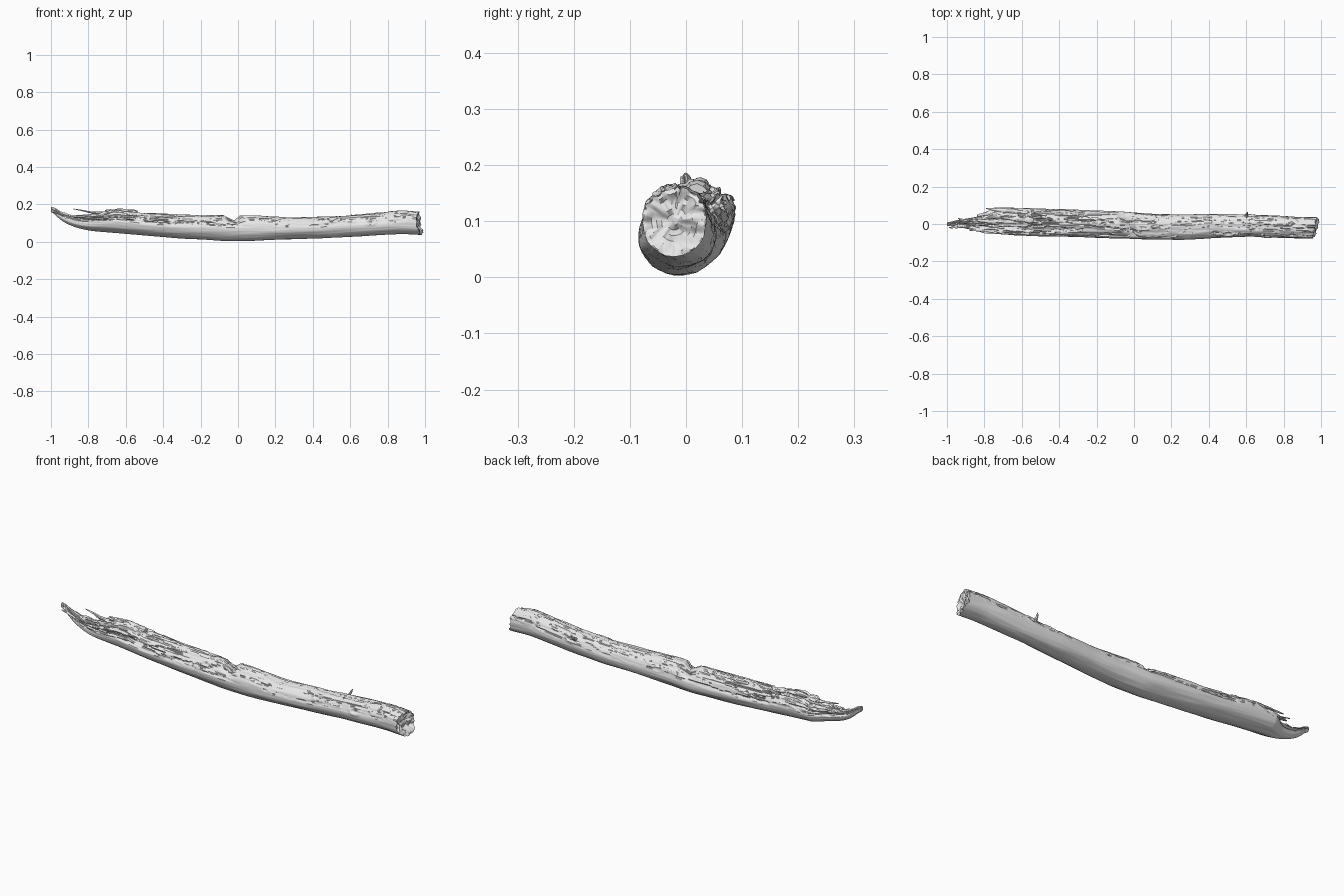
import bpy, bmesh, math, random
from mathutils import Vector, noise

if "Cube" in bpy.data.objects:
    bpy.data.objects.remove(bpy.data.objects["Cube"])

random.seed(4)
RINGS, SIDES = 360, 100

grey = bpy.data.materials.new("weathered grey")
grey.diffuse_color = (0.8, 0.8, 0.8, 1)
grey.use_nodes = True
grey.node_tree.nodes["Principled BSDF"].inputs["Base Color"].default_value = grey.diffuse_color

# x, y min, y max, z min, z max along the trunk
STATIONS = [
    (-1.00, -.010, .006, .168, .190), (-.96, -.012, .018, .125, .166),
    (-.92, -.020, .026, .098, .146), (-.86, -.032, .034, .075, .138),
    (-.80, -.045, .050, .062, .146), (-.77, -.049, .086, .057, .150),
    (-.65, -.060, .088, .047, .172), (-.58, -.063, .086, .041, .165),
    (-.50, -.066, .082, .034, .153), (-.30, -.070, .076, .018, .145),
    (-.05, -.076, .065, .003, .139), (.08, -.085, .055, .005, .144),
    (.25, -.085, .050, .013, .129), (.45, -.074, .054, .018, .134),
    (.62, -.067, .052, .030, .144), (.88, -.077, .038, .041, .168),
    (.975, -.078, .037, .036, .161)]


def section(x):
    x = max(-1, min(.975, x))
    for a, b in zip(STATIONS, STATIONS[1:]):
        if x <= b[0]:
            t = (x - a[0]) / (b[0] - a[0])
            return [p + (q - p) * t for p, q in zip(a[1:], b[1:])]
    return list(STATIONS[-1][1:])


def smooth_section(x):
    rows = [section(x + d) for d in (-.02, 0, .02)]
    return [sum(c) / 3 for c in zip(*rows)]


def ramp(v, lo, hi):
    t = max(0, min(1, (v - lo) / (hi - lo)))
    return t * t * (3 - 2 * t)


def relief(x, a):
    """Outward offset of the bark: grain, torn layers, notch and knots."""
    c, s = math.cos(a), math.sin(a)
    top = ramp(s, -.1, .5)
    rot = ramp(-x, -.1, .6)                       # decay grows to the left
    d = .003 * noise.noise(Vector((x * 4, c * 2, s * 2)))
    grain = noise.noise(Vector((x * 7, c * 9, s * 9)))
    d += grain * (.0012 + .003 * top * (.5 + rot))
    # torn bark layers with crisp edges
    layer = noise.noise(Vector((x * 5 + 3, c * 3.2, s * 3.2))) \
        + .35 * noise.noise(Vector((x * 22, c * 8, s * 8)))
    d -= top * (.004 + .009 * rot) * ramp(layer, .10, .15)
    # narrow lengthwise cracks
    crack = abs(noise.noise(Vector((x * 3.5 + 9, c * 4.5, s * 4.5))))
    d -= top * (.003 + .004 * rot) * (1 - ramp(crack, .01, .05))
    # ragged broken end
    d += .013 * top * ramp(-x, .5, .75) * noise.noise(
        Vector((x * 26, c * 5, s * 5)))
    # notch across the top
    u = x + .022 + .02 * c
    v = max(0, 1 - (abs(u) / (.055 if u < 0 else .035)))
    d -= .030 * ramp(s, .1, .9) * v
    # sunken knots
    for kx, ka in ((.71, math.pi + -.25), (.62, .45), (.5, 2.4)):
        r = math.hypot((x - kx) / .02, math.remainder(a - ka, math.tau) / .2)
        d += .004 * math.exp(-(r - 1.3) ** 2 * 4) - .009 * math.exp(-r * r * 2)
    return d


def finish(bm, name, angle=35):
    bmesh.ops.recalc_face_normals(bm, faces=bm.faces)
    me = bpy.data.meshes.new(name)
    bm.to_mesh(me)
    bm.free()
    me.materials.append(grey)
    me.shade_smooth()
    me.set_sharp_from_angle(angle=math.radians(angle))
    ob = bpy.data.objects.new(name, me)
    bpy.context.collection.objects.link(ob)
    return ob


def bridge(bm, r0, r1):
    n = len(r0)
    for j in range(n):
        k = (j + 1) % n
        bm.faces.new((r0[j], r0[k], r1[k], r1[j]))


def build_trunk():
    bm = bmesh.new()
    rings = []
    for i in range(RINGS):
        rings.append(trunk_ring(bm, -1 + 1.97 * i / (RINGS - 1), 1))
    # rough, slanted cut face
    for k in (.96, .86, .72, .56, .40, .24, .10):
        rings.append(trunk_ring(bm, .97, k))
    for r0, r1 in zip(rings, rings[1:]):
        bridge(bm, r0, r1)
    bm.faces.new(rings[0])
    bm.faces.new(rings[-1])
    return finish(bm, "trunk", 40)


def trunk_ring(bm, x, k):
    y0, y1, z0, z1 = smooth_section(x)
    hy, hz = (y1 - y0) / 2, (z1 - z0) / 2
    size = min(1, min(hy, hz) / .04)
    ring = []
    for j in range(SIDES):
        a = math.tau * j / SIDES
        d = relief(x, a) * size
        y = (y0 + y1) / 2 + (hy + d) * math.cos(a) * k
        z = (z0 + z1) / 2 + (hz + d) * math.sin(a) * k
        w = ramp(x, .87, .97)
        shift = .22 * (y + .025) + .012 * noise.noise(Vector((3, y * 45, z * 45)))
        shift += .014 * ramp(.085 - z, 0, .03) - .006
        if k < 1:
            shift += .007 * noise.noise(Vector((8, y * 90, z * 90)))
            shift -= .008 * ramp(1 - k, 0, .4)
        ring.append(bm.verts.new((min(1, x + shift * w), y, max(0, z))))
    return ring


def splinter(name, points, width, flat=.55, sides=8):
    """Ragged shard that tapers along a short path."""
    bm = bmesh.new()
    pts = [Vector(p) for p in points]
    rings, steps = [], 14
    for i in range(steps + 1):
        t = i / steps * (len(pts) - 1)
        n = min(int(t), len(pts) - 2)
        c = pts[n].lerp(pts[n + 1], t - n)
        r = width * (1 - .8 * (i / steps) ** 1.5) * random.uniform(.8, 1.15)
        d = (pts[n + 1] - pts[n]).normalized()
        u = d.cross(Vector((0, 0, 1))).normalized()
        v = u.cross(d)
        rings.append([bm.verts.new(
            c + (u * math.cos(math.tau * j / sides)
                 + v * math.sin(math.tau * j / sides) * flat)
            * r * random.uniform(.85, 1.1)) for j in range(sides)])
    for r0, r1 in zip(rings, rings[1:]):
        bridge(bm, r0, r1)
    bm.faces.new(rings[0])
    bm.faces.new(rings[-1])
    return finish(bm, name)


build_trunk()

# Broken shards at the torn end
splinter("upper_splinter", [(-.70, .01, .150), (-.79, .015, .158), (-.88, .02, .176)], .014)
splinter("rear_splinter", [(-.68, .060, .125), (-.77, .058, .130), (-.84, .045, .138)], .022)
splinter("rear_edge_splinter", [(-.62, .066, .140), (-.72, .074, .142), (-.79, .084, .137)], .014)
splinter("front_splinter", [(-.72, -.03, .120), (-.80, -.032, .128), (-.88, -.034, .130)], .013)
splinter("middle_splinter", [(-.78, .0, .130), (-.88, .012, .130), (-.94, .03, .142)], .014)
splinter("tip_splinter", [(-.86, -.01, .115), (-.93, -.014, .140), (-.99, -.020, .158)], .012)
splinter("bark_ridge", [(-.54, .02, .155), (-.62, .025, .168), (-.71, .035, .168)], .020, .7)

# Snapped twig on the rear side
splinter("twig_stub", [(.60, .035, .115), (.603, .054, .128), (.607, .064, .145)], .009, 1)
